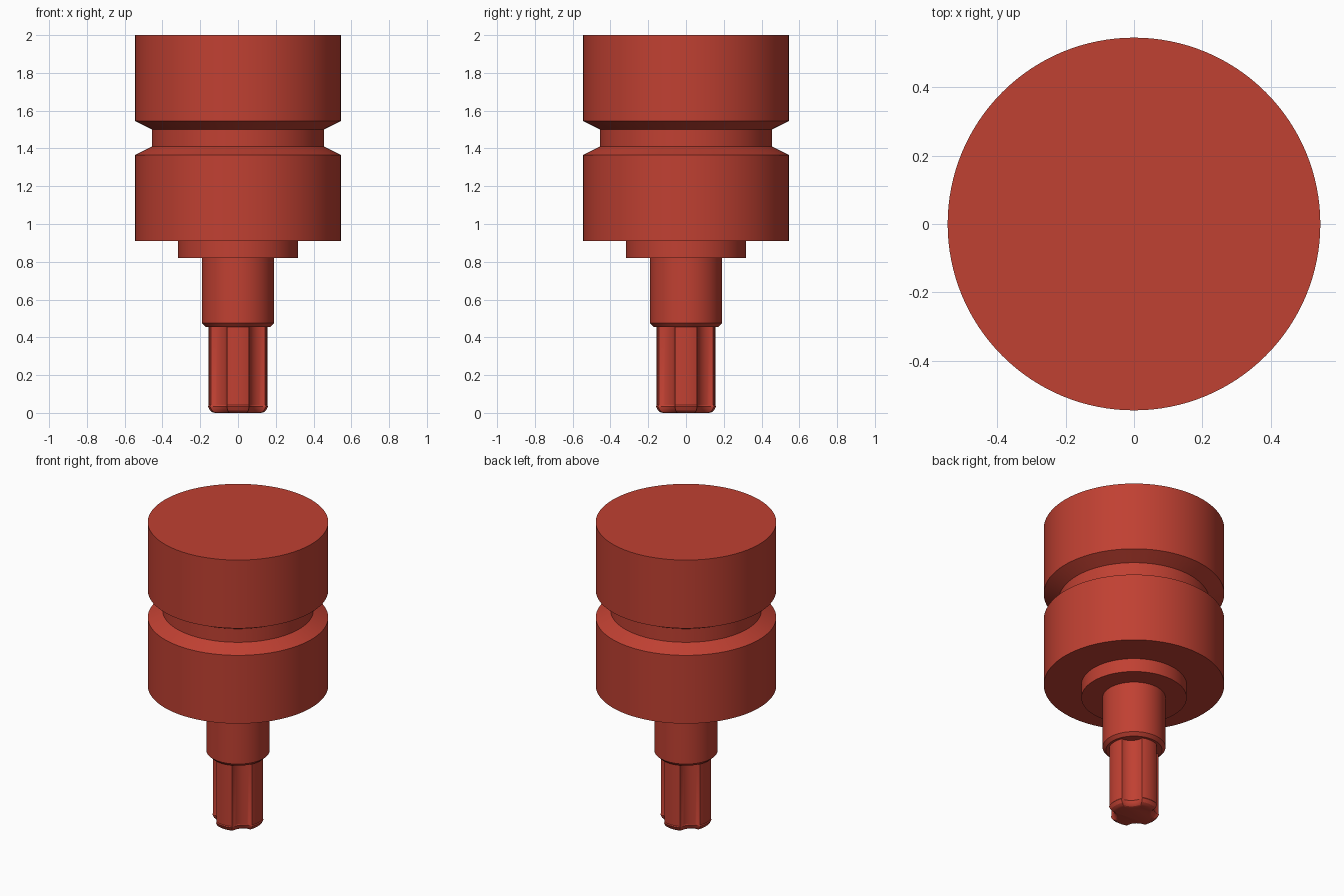
import bpy, bmesh, math

if "Cube" in bpy.data.objects:
    bpy.data.objects.remove(bpy.data.objects["Cube"])

red = bpy.data.materials.new("red")
red.diffuse_color = (0.53, 0.052, 0.032, 1)
red.use_nodes = True
red.node_tree.nodes["Principled BSDF"].inputs["Base Color"].default_value = red.diffuse_color


def finish(name, bm):
    bmesh.ops.recalc_face_normals(bm, faces=bm.faces)
    mesh = bpy.data.meshes.new(name)
    bm.to_mesh(mesh)
    bm.free()
    mesh.materials.append(red)
    obj = bpy.data.objects.new(name, mesh)
    bpy.context.collection.objects.link(obj)
    bpy.ops.object.select_all(action='DESELECT')
    obj.select_set(True)
    bpy.context.view_layer.objects.active = obj
    bpy.ops.object.shade_smooth_by_angle(angle=math.radians(25))
    return obj


def loft(name, rings):
    """Skin a stack of equal-length rings and cap both ends."""
    bm = bmesh.new()
    loops = [[bm.verts.new(p) for p in ring] for ring in rings]
    n = len(loops[0])
    for a, b in zip(loops, loops[1:]):
        for i in range(n):
            j = (i + 1) % n
            bm.faces.new((a[i], a[j], b[j], b[i]))
    bm.faces.new(loops[0][::-1])
    bm.faces.new(loops[-1])
    return finish(name, bm)


def circle(r, z, n=128):
    return [(r * math.cos(2 * math.pi * i / n), r * math.sin(2 * math.pi * i / n), z)
            for i in range(n)]


# Turned body: grooved head, collar and chamfered shank
profile = [(0.17, 0.455), (0.19, 0.475), (0.19, 0.82), (0.318, 0.82), (0.318, 0.91),
           (0.545, 0.91), (0.545, 1.365), (0.455, 1.41), (0.455, 1.5),
           (0.545, 1.545), (0.545, 2.0)]
loft("grooved_body", [circle(r, z) for r, z in profile])

# Splined tip section: four rounded lobes with concave flutes on the diagonals
R, HALF = 0.155, 0.057
edge = math.asin(HALF / R)
side = R * math.cos(edge)
section = []
for k in range(4):
    turn = k * math.pi / 2
    quarter = []
    for i in range(9):
        a = -edge + 2 * edge * i / 8
        quarter.append((R * math.cos(a), R * math.sin(a)))
    for i in range(1, 12):
        a = -math.pi / 2 - math.pi / 2 * i / 12
        quarter.append((side + (side - HALF) * math.cos(a),
                        side + (side - HALF) * math.sin(a)))
    c, s = math.cos(turn), math.sin(turn)
    section += [(x * c - y * s, x * s + y * c) for x, y in quarter]

# Rounded lower end with a slight lip
tip = [(0.78, 0.0), (0.88, 0.004), (0.96, 0.013), (1.0, 0.025), (1.03, 0.035),
       (1.0, 0.041), (1.0, 0.46)]
loft("splined_tip", [[(x * f, y * f, z) for x, y in section] for f, z in tip])
